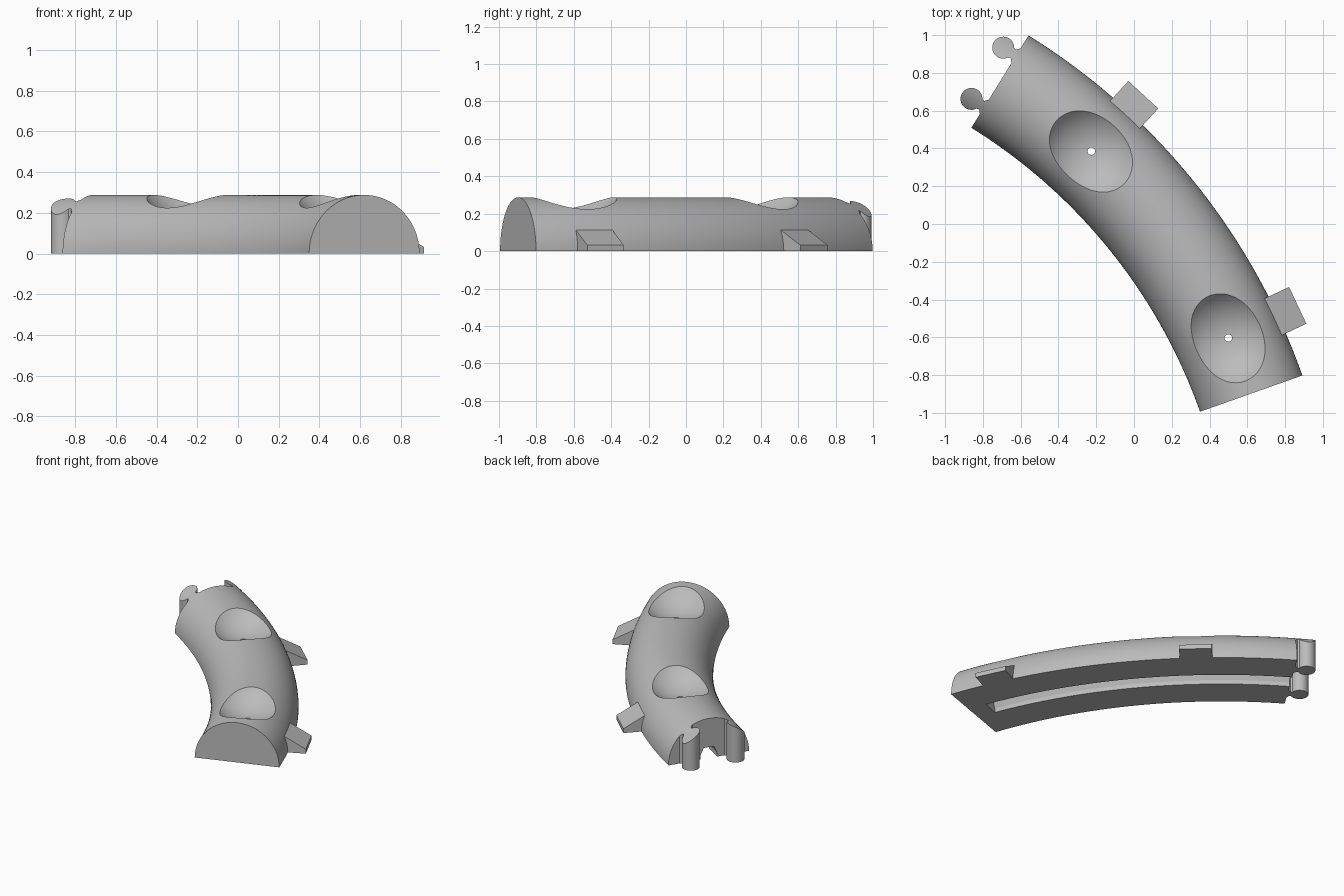
import bpy, bmesh, math
from mathutils import Matrix, Vector

cube = bpy.data.objects.get("Cube")
if cube:
    bpy.data.objects.remove(cube, do_unlink=True)

CENTRE = Vector((-2.396, -1.966, 0))   # centre of the bend
BEND = 3.2                             # bend radius of the centre line
TUBE = 0.2875                          # radius of the half-round section
START, END = math.radians(19.5), math.radians(58.2)
STATIONS = (math.radians(25.2), math.radians(47.3))

grey = bpy.data.materials.new("Plain grey")
grey.use_nodes = True
grey.diffuse_color = (0.5, 0.5, 0.5, 1)
grey.node_tree.nodes["Principled BSDF"].inputs["Base Color"].default_value = (0.5, 0.5, 0.5, 1)


def place(angle, radius=BEND, z=0):
    """Frame on the bend: local x points outward, local y along the bend."""
    return (Matrix.Translation(CENTRE) @ Matrix.Rotation(angle, 4, 'Z')
            @ Matrix.Translation((radius, 0, z)))


def finish(name, bm):
    bmesh.ops.recalc_face_normals(bm, faces=bm.faces)
    mesh = bpy.data.meshes.new(name)
    bm.to_mesh(mesh)
    bm.free()
    mesh.materials.append(grey)
    obj = bpy.data.objects.new(name, mesh)
    bpy.context.collection.objects.link(obj)
    return obj


def sweep(name, profile, a0, a1, steps):
    """Carry a closed (outward, z) profile around the bend."""
    bm = bmesh.new()
    rings = []
    for i in range(steps + 1):
        frame = place(a0 + (a1 - a0) * i / steps)
        rings.append([bm.verts.new(frame @ Vector((x, 0, z))) for x, z in profile])
    n = len(profile)
    for r, s in zip(rings, rings[1:]):
        for j in range(n):
            k = (j + 1) % n
            bm.faces.new((r[j], r[k], s[k], s[j]))
    bm.faces.new(rings[0])
    bm.faces.new(rings[-1])
    return finish(name, bm)


def prism(name, points, offset, frame):
    """Extrude a flat outline by an offset inside a frame."""
    bm = bmesh.new()
    face = bm.faces.new([bm.verts.new(p) for p in points])
    top = bmesh.ops.extrude_face_region(bm, geom=[face])["geom"]
    bmesh.ops.translate(bm, vec=offset, verts=[v for v in top if isinstance(v, bmesh.types.BMVert)])
    bm.transform(frame)
    return finish(name, bm)


def boolean(obj, tool, operation):
    """Apply a boolean and remove the tool."""
    mod = obj.modifiers.new("cut", 'BOOLEAN')
    mod.operation, mod.solver, mod.object = operation, 'EXACT', tool
    bpy.context.view_layer.update()
    result = bpy.data.meshes.new_from_object(
        obj.evaluated_get(bpy.context.evaluated_depsgraph_get()))
    obj.modifiers.clear()
    obj.data = result
    bpy.data.objects.remove(tool, do_unlink=True)


half_round = [(TUBE * math.cos(math.pi * i / 48), TUBE * math.sin(math.pi * i / 48))
              for i in range(49)]

# Curved half-round body
body = sweep("curved_body", half_round, START, END, 48)

# Groove underneath, closed at the plain end and open at the pegged end
groove = [(-0.06, -0.05), (0.06, -0.05), (0.06, 0.03), (0.035, 0.08), (-0.035, 0.08), (-0.06, 0.03)]
boolean(body, sweep("groove_cutter", groove, START + 0.04, END + 0.02, 48), 'DIFFERENCE')

# Round dimples on top, each with a small through hole
for angle in STATIONS:
    bm = bmesh.new()
    bmesh.ops.create_uvsphere(bm, u_segments=72, v_segments=48, radius=0.3085,
                              matrix=place(angle, z=0.475))
    boolean(body, finish("dimple_cutter", bm), 'DIFFERENCE')
    bm = bmesh.new()
    bmesh.ops.create_cone(bm, cap_ends=True, segments=24, radius1=0.02, radius2=0.02,
                          depth=1, matrix=place(angle, z=0.1))
    boolean(body, finish("hole_cutter", bm), 'DIFFERENCE')

parts = [body]

# Sloped tabs on the outer side
tab = [(3.42, 0), (3.606, 0), (3.606, 0.032), (3.42, 0.138)]
for i, angle in enumerate(STATIONS):
    width = 0.215
    parts.append(prism(f"side_tab_{i + 1}", [(x, -width / 2, z) for x, z in tab],
                       (0, width, 0), place(angle, 0)))

# Keyhole pegs on the end, topped by the same round surface as the body
head = [math.radians(-60 + 300 * i / 40) for i in range(41)]
outline = [(0.058 * math.cos(a), 0.08 + 0.058 * math.sin(a), -0.1) for a in head]
outline += [(-0.027, 0.016, -0.1), (-0.045, 0, -0.1), (-0.045, -0.015, -0.1),
            (0.045, -0.015, -0.1), (0.045, 0, -0.1), (0.027, 0.016, -0.1)]
for name, offset in (("outer_peg", 0.162), ("inner_peg", -0.157)):
    peg = sweep(name, half_round, END - 0.02, END + 0.08, 8)
    boolean(peg, prism("peg_cutter", outline, (0, 0, 0.6), place(END, BEND + offset)),
            'INTERSECT')
    parts.append(peg)

# Smooth curved surfaces, crisp edges
bpy.ops.object.select_all(action='DESELECT')
for obj in parts:
    obj.select_set(True)
bpy.context.view_layer.objects.active = body
bpy.ops.object.shade_smooth_by_angle(angle=math.radians(25))
